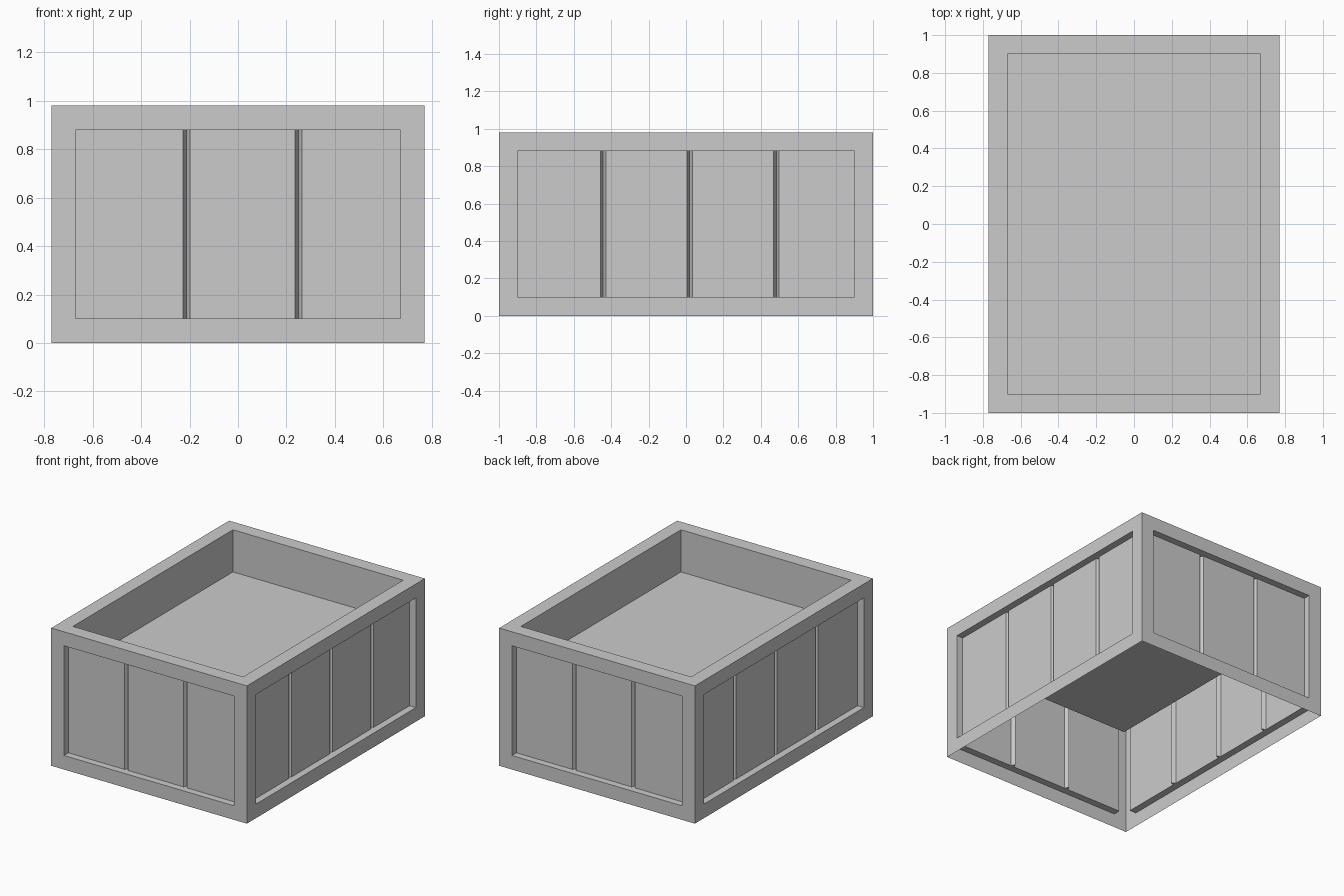
import bpy, bmesh
from math import radians
from mathutils import Matrix, Vector

if "Cube" in bpy.data.objects:
    bpy.data.objects.remove(bpy.data.objects["Cube"])

HX, HY, H = 0.77, 1.0, 0.98      # half width, half depth, height
RIM = 0.1                        # width of the frame border
RECESS = 0.05                    # how far the panels sit back
GROOVE_W, GROOVE_D = 0.028, 0.03
FIRST, PITCH = 0.443, 0.463      # groove spacing along a panel
FLOOR = 0.68                     # height of the tray floor

grey = bpy.data.materials.new("light_grey")
grey.use_nodes = True
grey.diffuse_color = (0.6, 0.6, 0.6, 1)
grey.node_tree.nodes["Principled BSDF"].inputs["Base Color"].default_value = (0.6, 0.6, 0.6, 1)


def make_object(name, faces):
    """Turn a list of polygons into one welded, flat shaded object."""
    bm = bmesh.new()
    for points in faces:
        bm.faces.new([bm.verts.new(p) for p in points])
    bmesh.ops.remove_doubles(bm, verts=bm.verts, dist=0.0005)
    mesh = bpy.data.meshes.new(name)
    bm.to_mesh(mesh)
    bm.free()
    mesh.materials.append(grey)
    obj = bpy.data.objects.new(name, mesh)
    bpy.context.collection.objects.link(obj)
    return obj


def rect(hx, hy, z):
    return [Vector(p) for p in ((-hx, -hy, z), (hx, -hy, z), (hx, hy, z), (-hx, hy, z))]


def bridge(a, b):
    """Quads between two closed loops of equal length."""
    n = len(a)
    return [(a[i], a[(i + 1) % n], b[(i + 1) % n], b[i]) for i in range(n)]


def panel_profile(half, grooves):
    """Plan outline of a panel: flat boards parted by V grooves."""
    inner = half - RIM
    pts = [(-inner, RECESS)]
    for k in range(grooves):
        u = -inner + FIRST + k * PITCH
        pts += [(u, RECESS), (u + GROOVE_W / 2, RECESS + GROOVE_D), (u + GROOVE_W, RECESS)]
    return pts + [(inner, RECESS)]


def build_wall(name, half, dist, angle, grooves, flip):
    turn = Matrix.Rotation(radians(angle), 3, "Z")
    side = -1 if flip else 1

    def place(u, depth, z):
        return turn @ Vector((side * u, depth - dist, z))

    def border(w, lo, hi, depth):
        return [place(u, depth, z) for u, z in ((-w, lo), (w, lo), (w, hi), (-w, hi))]

    inner, lo, hi = half - RIM, RIM, H - RIM
    prof = panel_profile(half, grooves)

    # border around the recess
    faces = bridge(border(half, 0, H, 0), border(inner, lo, hi, 0))
    # ledges at the foot and head of the recess
    for z in (lo, hi):
        ledge = [place(u, d, z) for u, d in reversed(prof)]
        ledge = [place(-inner, 0, z), place(inner, 0, z)] + ledge
        faces.append(ledge if z == lo else ledge[::-1])
    # upright sides of the recess
    faces.append([place(-inner, d, z) for d, z in ((0, lo), (RECESS, lo), (RECESS, hi), (0, hi))])
    faces.append([place(inner, d, z) for d, z in ((0, hi), (RECESS, hi), (RECESS, lo), (0, lo))])
    # grooved panel
    boards = [(place(*a, lo), place(*b, lo), place(*b, hi), place(*a, hi))
              for a, b in zip(prof, prof[1:])]

    if flip:
        faces = [f[::-1] for f in faces]
        boards = [f[::-1] for f in boards]
    make_object(name + "_frame", faces)
    make_object(name + "_panel", boards)


# four walls, open underneath
build_wall("front", HX, HY, 0, 2, False)
build_wall("left", HY, HX, 90, 3, False)
build_wall("back", HX, HY, 180, 2, False)
build_wall("right", HY, HX, -90, 3, True)

# top rim and the sunken tray
top_inner = rect(HX - RIM, HY - RIM, H)
floor = rect(HX - RIM, HY - RIM, FLOOR)
make_object("top_rim", bridge(rect(HX, HY, H), top_inner))
make_object("tray", bridge(top_inner, floor) + [floor])
